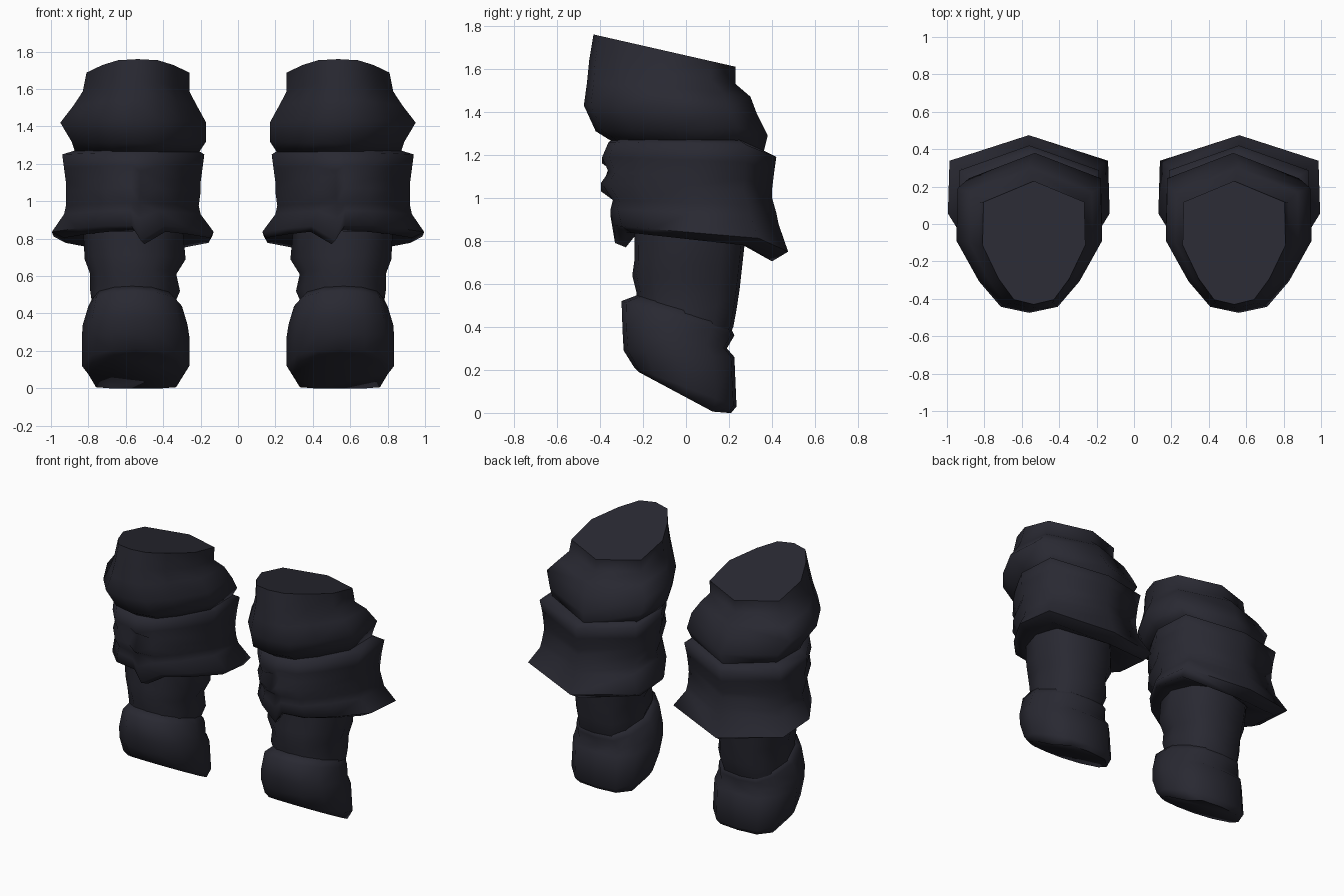
import bpy, bmesh, math

cloth = bpy.data.materials.new("charcoal cloth")
cloth.diffuse_color = (0.022, 0.022, 0.032, 1)

# Half cross-sections, back to front: (side fraction, depth fraction)
CUFF = [(0.98, 0.83), (1.0, 0.48), (0.69, 0.21), (0.39, 0.04)]
SHIN = [(0.55, 0.97), (0.84, 0.8), (1.0, 0.5), (0.83, 0.2), (0.45, 0.04)]


def section(half, front):
    return [(0, 1)] + half + front + [(-u, v) for u, v in reversed(half)]


def loft(name, sec, rings, side):
    """Each ring: x min, x max, y front, y back, z front, z back, front drop, back drop."""
    bm = bmesh.new()
    loops = []
    for x0, x1, yf, yb, zf, zb, drop, back in rings:
        cx, hw = (x0 + x1) / 2, (x1 - x0) / 2
        loop = []
        for u, v in sec:
            z = zf + (zb - zf) * v
            if v == 0 and u < 0:
                z -= drop
            if v == 1:
                z -= back
            loop.append(bm.verts.new((side * (cx + hw * u), yf + (yb - yf) * v, max(z, 0))))
        loops.append(loop)
    n = len(sec)
    for a, b in zip(loops, loops[1:]):
        for i in range(n):
            j = (i + 1) % n
            bm.faces.new((a[i], a[j], b[j], b[i]))
    bm.faces.new(loops[0])
    bm.faces.new(loops[-1])
    bmesh.ops.recalc_face_normals(bm, faces=bm.faces)
    me = bpy.data.meshes.new(name)
    bm.to_mesh(me)
    bm.free()
    me.materials.append(cloth)
    ob = bpy.data.objects.new(name, me)
    bpy.context.collection.objects.link(ob)
    bpy.ops.object.select_all(action='DESELECT')
    ob.select_set(True)
    bpy.context.view_layer.objects.active = ob
    bpy.ops.object.shade_smooth_by_angle(angle=math.radians(75))


# Bulging upper cuff with a sloping top
upper = [
    (0.26, 0.81, -0.43, 0.23, 1.76, 1.61, 0, 0),
    (0.26, 0.83, -0.45, 0.23, 1.64, 1.53, 0, 0),
    (0.22, 0.88, -0.46, 0.30, 1.54, 1.48, 0, 0.01),
    (0.17, 0.95, -0.475, 0.33, 1.43, 1.41, 0, 0.02),
    (0.17, 0.89, -0.42, 0.38, 1.31, 1.33, 0, 0.04),
    (0.21, 0.87, -0.34, 0.36, 1.26, 1.26, 0, 0.05),
]
# Wrapped cuff with creases and a notched, flared hem
wrap = [
    (0.22, 0.86, -0.32, 0.36, 1.28, 1.27, 0, 0.05),
    (0.18, 0.94, -0.36, 0.42, 1.26, 1.24, 0, 0.05),
    (0.19, 0.93, -0.39, 0.41, 1.19, 1.16, 0.03, 0.04),
    (0.20, 0.92, -0.36, 0.40, 1.12, 1.08, -0.02, 0.04),
    (0.20, 0.92, -0.395, 0.40, 1.07, 1.03, 0.04, 0.03),
    (0.21, 0.92, -0.34, 0.42, 0.99, 0.96, 0.0, 0.03),
    (0.20, 0.93, -0.35, 0.43, 0.95, 0.91, 0.04, 0.03),
    (0.13, 0.995, -0.33, 0.475, 0.87, 0.80, 0.08, 0.05),
    (0.15, 0.93, -0.28, 0.40, 0.84, 0.765, 0.07, 0.06),
    (0.30, 0.80, -0.22, 0.26, 0.87, 0.82, 0.0, 0),
]
# Narrow shin sleeve
shin = [
    (0.30, 0.83, -0.24, 0.28, 0.95, 0.85, 0, 0),
    (0.28, 0.82, -0.24, 0.26, 0.71, 0.67, 0, 0),
    (0.33, 0.79, -0.25, 0.25, 0.64, 0.58, 0, 0),
    (0.31, 0.79, -0.23, 0.235, 0.56, 0.48, 0, 0),
    (0.34, 0.78, -0.23, 0.22, 0.50, 0.40, 0, 0),
    (0.32, 0.79, -0.22, 0.19, 0.42, 0.33, 0, 0),
]
# Ankle cuff with a slanted bottom
ankle = [
    (0.34, 0.78, -0.22, 0.20, 0.55, 0.41, 0, 0),
    (0.30, 0.80, -0.30, 0.225, 0.52, 0.36, 0, 0),
    (0.27, 0.83, -0.295, 0.19, 0.38, 0.30, 0, 0),
    (0.26, 0.835, -0.29, 0.225, 0.29, 0.26, 0, 0),
    (0.26, 0.835, -0.24, 0.235, 0.21, 0.03, 0, 0),
    (0.29, 0.80, -0.22, 0.21, 0.19, -0.04, 0, 0),
]

plain, folded = [(0, 0)], [(0.02, 0), (-0.1, 0)]
for label, side in (("right", 1), ("left", -1)):
    loft(label + "_upper_cuff", section(CUFF, plain), upper, side)
    loft(label + "_wrapped_cuff", section(CUFF, folded), wrap, side)
    loft(label + "_shin_sleeve", section(SHIN, plain), shin, side)
    loft(label + "_ankle_cuff", section(SHIN, plain), ankle, side)
